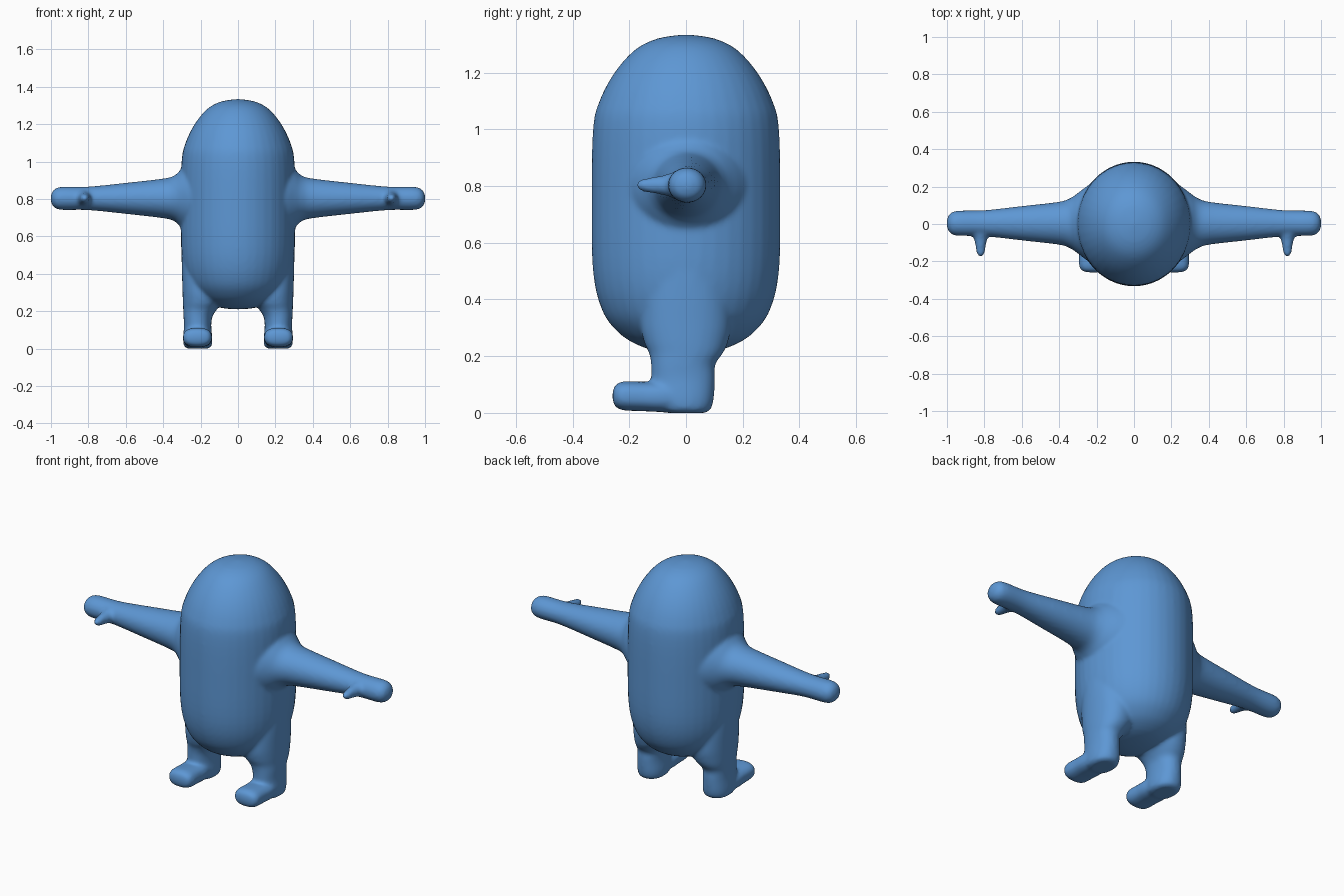
import bpy
import bmesh
from math import cos, sin, pi, copysign
from mathutils import Vector

if "Cube" in bpy.data.objects:
    bpy.data.objects.remove(bpy.data.objects["Cube"], do_unlink=True)

SIDES, STEPS = 40, 5


def catmull(rows):
    """Resample profile rows along a smooth curve."""
    out = []
    last = len(rows) - 1
    for i in range(last):
        a, b, c, d = (Vector(rows[min(max(k, 0), last)]) for k in range(i - 1, i + 3))
        for s in range(STEPS):
            t = s / STEPS
            out.append(0.5 * (2 * b + (c - a) * t + (2 * a - 5 * b + 4 * c - d) * t * t
                              + (3 * b - a - 3 * c + d) * t ** 3))
    return out + [Vector(rows[-1])]


def loft(bm, rows, place, power=1.0):
    """Skin rounded rings; a row is (along, centre u, centre v, radius u, radius v)."""
    rings = []
    for along, cu, cv, ru, rv in catmull(rows):
        ring = []
        for k in range(SIDES):
            c, s = cos(2 * pi * k / SIDES), sin(2 * pi * k / SIDES)
            u = cu + max(ru, 0.001) * copysign(abs(c) ** power, c)
            v = cv + max(rv, 0.001) * copysign(abs(s) ** power, s)
            ring.append(bm.verts.new(place(along, u, v)))
        rings.append(ring)
    faces = [bm.faces.new(rings[0]), bm.faces.new(rings[-1])]
    for a, b in zip(rings, rings[1:]):
        for k in range(SIDES):
            n = (k + 1) % SIDES
            faces.append(bm.faces.new((a[k], a[n], b[n], b[k])))
    bmesh.ops.recalc_face_normals(bm, faces=faces)


bm = bmesh.new()

# Capsule torso: height and half depth
torso = [(0.21, 0), (0.215, 0.08), (0.235, 0.16), (0.28, 0.235), (0.36, 0.295),
         (0.5, 0.328), (0.75, 0.333), (1.0, 0.328), (1.1, 0.305), (1.2, 0.252),
         (1.28, 0.18), (1.32, 0.1), (1.335, 0)]
loft(bm, [(z, 0, 0, r * 0.92, r) for z, r in torso], lambda z, x, y: (x, y, z))

# Arm: distance out, half depth, half height
arm = [(0.2, 0.235, 0.2), (0.27, 0.185, 0.18), (0.305, 0.158, 0.155),
       (0.34, 0.135, 0.122), (0.4, 0.115, 0.106), (0.6, 0.092, 0.083),
       (0.8, 0.07, 0.063), (0.94, 0.067, 0.062), (0.98, 0.055, 0.05),
       (0.997, 0.03, 0.028), (1.002, 0, 0)]
# Thumb: distance forward, half width, half height
thumb = [(0, 0.055, 0.05), (0.05, 0.05, 0.043), (0.075, 0.037, 0.036),
         (0.11, 0.029, 0.03), (0.15, 0.023, 0.023), (0.168, 0.015, 0.015), (0.178, 0, 0)]
# Leg rising into the hip: height, centre x, centre y, half width, half depth
leg = [(0, 0.215, 0, 0.055, 0.07), (0.012, 0.215, -0.005, 0.073, 0.092),
       (0.05, 0.215, -0.01, 0.078, 0.108), (0.12, 0.216, -0.01, 0.073, 0.112),
       (0.17, 0.214, -0.01, 0.077, 0.113), (0.21, 0.203, 0, 0.09, 0.13),
       (0.25, 0.19, 0, 0.105, 0.148), (0.32, 0.185, 0, 0.112, 0.16),
       (0.45, 0.185, 0, 0.116, 0.15), (0.65, 0.185, 0, 0.118, 0.1)]
# Foot: distance forward, height centre, half width, half height
foot = [(-0.05, 0.055, 0.06, 0.05), (0.08, 0.056, 0.077, 0.053),
        (0.15, 0.058, 0.077, 0.052), (0.22, 0.06, 0.077, 0.051),
        (0.247, 0.06, 0.065, 0.04), (0.257, 0.06, 0.04, 0.022), (0.26, 0.06, 0, 0)]

for side in (-1, 1):
    loft(bm, [(x, 0.004, 0.803, ry, rz) for x, ry, rz in arm],
         lambda x, y, z: (side * x, y, z))
    loft(bm, [(y, 0.82, 0.803, rx, rz) for y, rx, rz in thumb],
         lambda y, x, z: (side * x, -y, z))
    loft(bm, leg, lambda z, x, y: (side * x, y, z), 0.9)
    loft(bm, [(y, 0.217, cz, rx, rz) for y, cz, rx, rz in foot],
         lambda y, x, z: (side * x, -y, z), 0.8)

mesh = bpy.data.meshes.new("body")
bm.to_mesh(mesh)
bm.free()
body = bpy.data.objects.new("body", mesh)
bpy.context.collection.objects.link(body)

# Fuse the parts into one soft skin
fuse = body.modifiers.new("fuse", 'REMESH')
fuse.mode = 'VOXEL'
fuse.voxel_size = 0.01
fuse.use_smooth_shade = True
soften = body.modifiers.new("soften", 'SMOOTH')
soften.factor = 0.5
soften.iterations = 8

# Blue skin
blue = bpy.data.materials.new("soft blue")
blue.use_nodes = True
colour = (0.11, 0.31, 0.66, 1)
blue.diffuse_color = colour
blue.node_tree.nodes["Principled BSDF"].inputs["Base Color"].default_value = colour
mesh.materials.append(blue)
